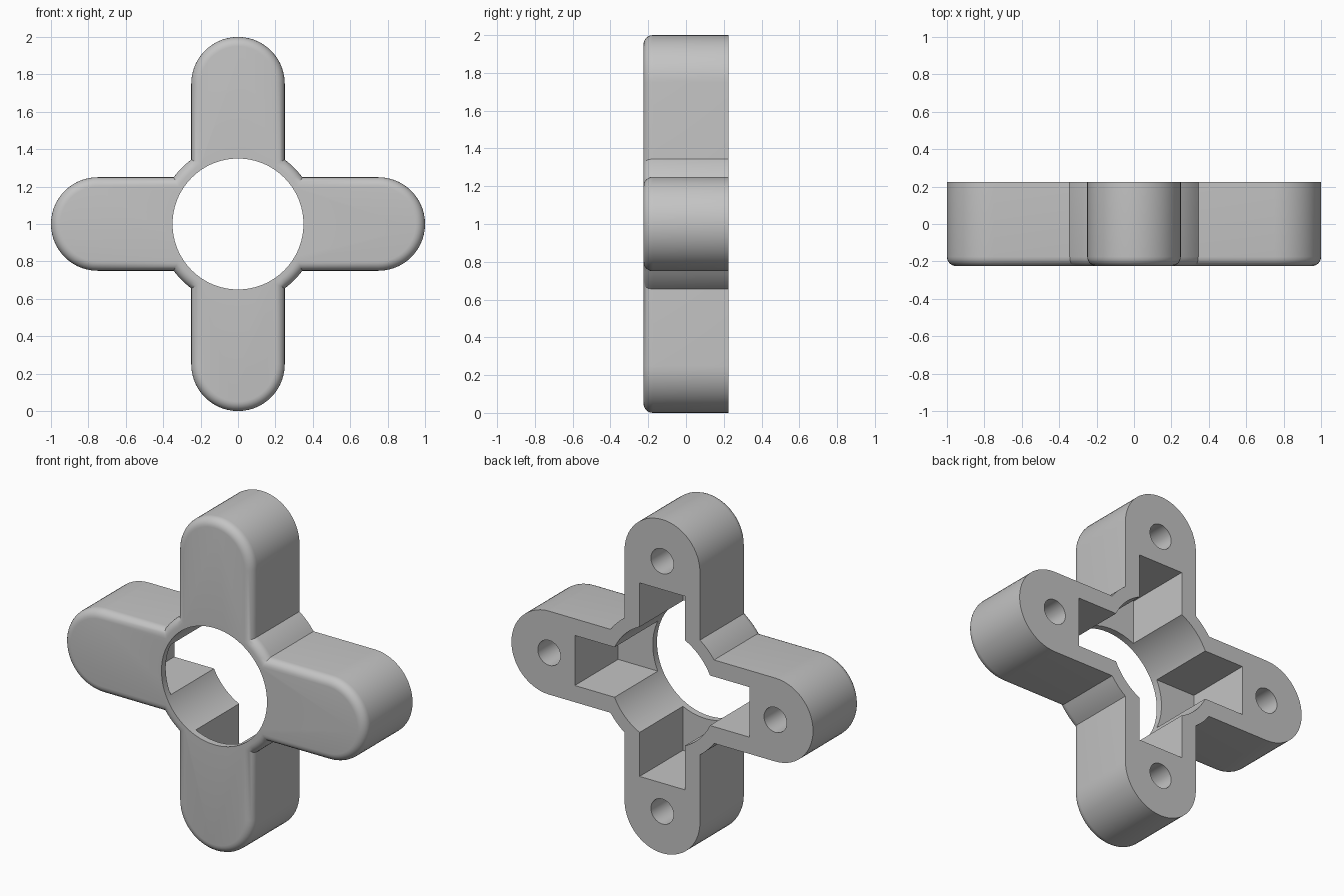
import bpy, bmesh
from math import pi, sin, cos, asin, hypot
from mathutils import Matrix, Vector

if "Cube" in bpy.data.objects:
    bpy.data.objects.remove(bpy.data.objects["Cube"], do_unlink=True)

HALF_DEPTH = 0.225
ARM_R, ARM_CENTRE = 0.25, 0.75      # half width and end-arc centre of each arm
RING_R, BORE_R = 0.425, 0.35
POCKET_W, POCKET_END, POCKET_DEPTH = 0.3, 0.58, 0.41
HOLE_R, HOLE_DEPTH = 0.075, 0.4
FILLET = 0.05
CENTRE = Vector((0, 0, 1))

grey = bpy.data.materials.new("light grey")
grey.use_nodes = True
colour = (0.55, 0.55, 0.55, 1)
grey.diffuse_color = colour
grey.node_tree.nodes["Principled BSDF"].inputs["Base Color"].default_value = colour


def make_object(name, bm):
    bmesh.ops.recalc_face_normals(bm, faces=bm.faces)
    mesh = bpy.data.meshes.new(name)
    bm.to_mesh(mesh)
    bm.free()
    mesh.materials.append(grey)
    obj = bpy.data.objects.new(name, mesh)
    bpy.context.collection.objects.link(obj)
    return obj


def arc(cx, radius, start, end, steps):
    return [(cx + radius * cos(start + (end - start) * i / steps),
             radius * sin(start + (end - start) * i / steps)) for i in range(steps + 1)]


# Body: cross outline with rounded arms and a ring bulging between them
join = asin(ARM_R / RING_R)
quarter = arc(ARM_CENTRE, ARM_R, -pi / 2, pi / 2, 28) + arc(0, RING_R, join, pi / 2 - join, 6)
bm = bmesh.new()
outline = []
for k in range(4):
    turn = Matrix.Rotation(k * pi / 2, 2)
    outline += [turn @ Vector(p) for p in quarter]
front = bm.faces.new([bm.verts.new((p.x, -HALF_DEPTH, p.y + 1)) for p in outline])
extruded = bmesh.ops.extrude_face_region(bm, geom=[front], use_keep_orig=True)
for v in extruded["geom"]:
    if isinstance(v, bmesh.types.BMVert):
        v.co.y = HALF_DEPTH
rim = [e for e in bm.edges if all(v.co.y < 0 for v in e.verts)]
bmesh.ops.recalc_face_normals(bm, faces=bm.faces)
bmesh.ops.bevel(bm, geom=rim, offset=FILLET, segments=6, profile=0.5,
                affect='EDGES', clamp_overlap=False)
body = make_object("four_arm_body", bm)


# Cutters
def cylinder_cutter(name, radius, x, z, y0, y1, sides):
    bm = bmesh.new()
    place = Matrix.Translation((x, (y0 + y1) / 2, z)) @ Matrix.Rotation(pi / 2, 4, 'X')
    bmesh.ops.create_cone(bm, cap_ends=True, segments=sides, radius1=radius,
                          radius2=radius, depth=y1 - y0, matrix=place)
    return make_object(name, bm)


def box_cutter(name, sx, sz, y0, y1):
    bm = bmesh.new()
    place = Matrix.Translation((0, (y0 + y1) / 2, 1)) @ Matrix.Diagonal((sx, y1 - y0, sz, 1))
    bmesh.ops.create_cube(bm, size=1, matrix=place)
    return make_object(name, bm)


floor, above = HALF_DEPTH - POCKET_DEPTH, HALF_DEPTH + 0.1
cutters = [
    cylinder_cutter("bore_cutter", BORE_R, 0, 1, -0.4, 0.4, 96),
    box_cutter("side_pocket_cutter", 2 * POCKET_END, POCKET_W, floor, above),
    box_cutter("upright_pocket_cutter", POCKET_W, 2 * POCKET_END, floor, above),
]
for k in range(4):
    a = k * pi / 2
    cutters.append(cylinder_cutter("screw_hole_cutter", HOLE_R, ARM_CENTRE * cos(a),
                                   1 + ARM_CENTRE * sin(a), HALF_DEPTH - HOLE_DEPTH, above, 32))

# Cut the bore, back pockets and blind screw holes
bpy.ops.object.select_all(action='DESELECT')
body.select_set(True)
bpy.context.view_layer.objects.active = body
for cutter in cutters:
    mod = body.modifiers.new("cut", 'BOOLEAN')
    mod.operation = 'DIFFERENCE'
    mod.solver = 'EXACT'
    mod.object = cutter
    bpy.ops.object.modifier_apply(modifier=mod.name)
    bpy.data.objects.remove(cutter, do_unlink=True)

bpy.ops.object.shade_smooth_by_angle(angle=pi / 6)
